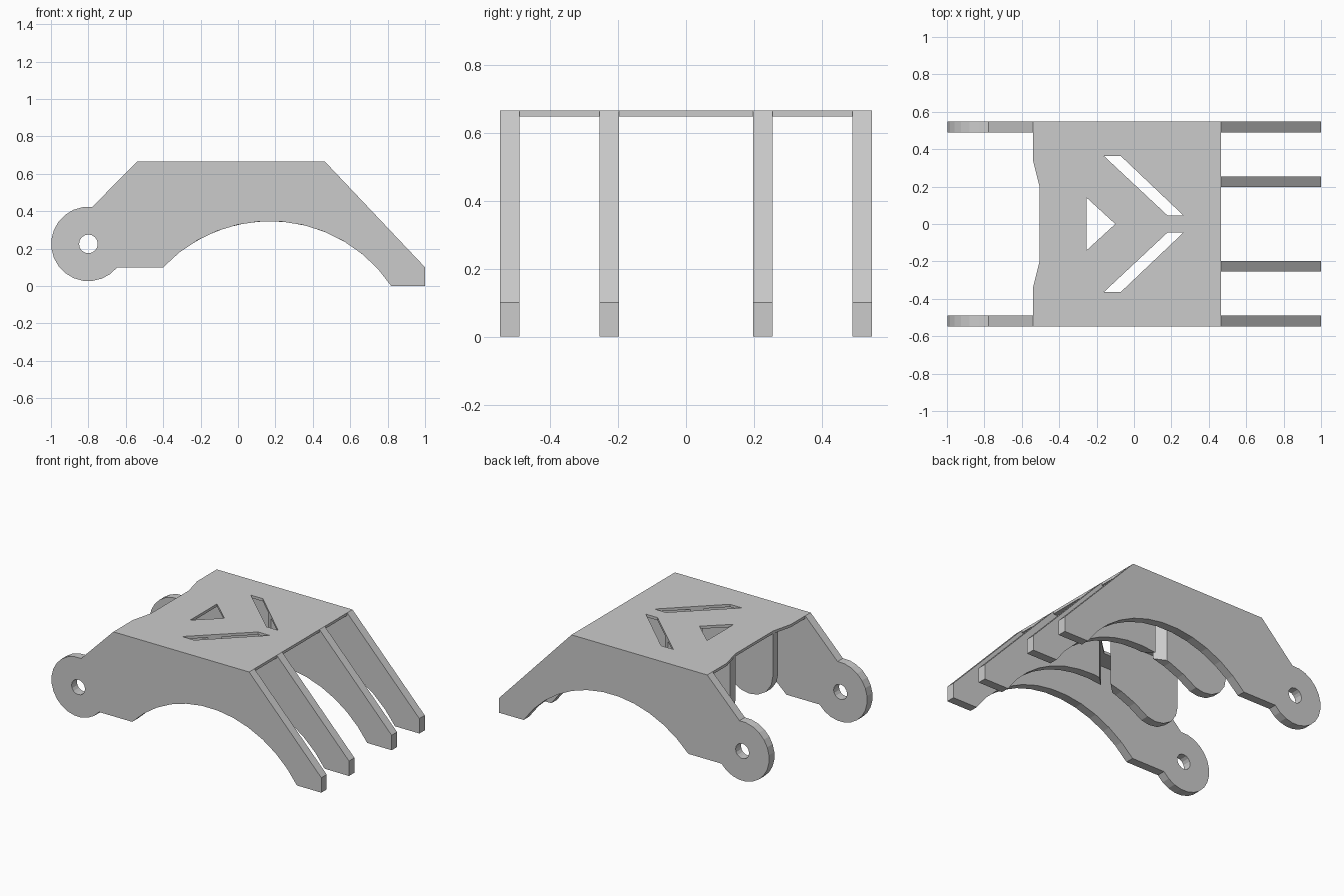
import bpy, bmesh
from math import cos, sin, radians

if "Cube" in bpy.data.objects:
    bpy.data.objects.remove(bpy.data.objects["Cube"])


def arc(cx, cy, r, a0, a1, n):
    return [(cx + r * cos(radians(a0 + (a1 - a0) * i / n)),
             cy + r * sin(radians(a0 + (a1 - a0) * i / n))) for i in range(n + 1)]


def prism(name, pts, lo, hi, axis):
    """Extrude a 2D outline from lo to hi along 'y' (outline in xz) or 'z' (outline in xy)."""
    bm = bmesh.new()
    place = (lambda p, h: (p[0], h, p[1])) if axis == 'y' else (lambda p, h: (p[0], p[1], h))
    face = bm.faces.new([bm.verts.new(place(p, lo)) for p in pts])
    ext = bmesh.ops.extrude_face_region(bm, geom=[face])
    move = (0, hi - lo, 0) if axis == 'y' else (0, 0, hi - lo)
    verts = [v for v in ext['geom'] if isinstance(v, bmesh.types.BMVert)]
    bmesh.ops.translate(bm, verts=verts, vec=move)
    bmesh.ops.recalc_face_normals(bm, faces=bm.faces)
    me = bpy.data.meshes.new(name)
    bm.to_mesh(me)
    bm.free()
    ob = bpy.data.objects.new(name, me)
    bpy.context.collection.objects.link(ob)
    return ob


def cut(ob, cutters):
    bpy.context.view_layer.objects.active = ob
    for c in cutters:
        m = ob.modifiers.new("cut", 'BOOLEAN')
        m.operation, m.solver, m.object = 'DIFFERENCE', 'EXACT', c
        bpy.ops.object.modifier_apply(modifier=m.name)


TOP, DECK = 0.665, 0.647
ARCH = (0.17, -0.434, 0.781)
EAR = (-0.8, 0.225)

# Cutters: pivot hole, two slanted slots, triangular window
slot = [(-0.16, 0.363), (-0.07, 0.363), (0.265, 0.045), (0.18, 0.045)]
slots = [prism("slot_cutter", [(x, s * y) for x, y in slot], -0.2, 1, 'z') for s in (1, -1)]
window = prism("window_cutter", [(-0.255, 0.142), (-0.255, -0.142), (-0.1, 0)], -0.2, 1, 'z')
hole = prism("pivot_cutter", arc(*EAR, 0.05, 0, 337.5, 15), -1, 1, 'y')

# Outer side plates with round pivot ear
outer = ([(-0.54, TOP), (0.465, TOP), (1, 0.1), (1, 0)]
         + arc(*ARCH, 33.8, 136.9, 12)
         + arc(*EAR, 0.199, -39, -276, 16))
# Inner ribs with a rounded rear end
inner = ([(-0.505, DECK), (0.465, DECK), (0.465, TOP), (1, 0.1), (1, 0)]
         + arc(*ARCH, 33.8, 124.3, 11)
         + [(-0.33, 0.2), (-0.395, 0.21), (-0.455, 0.245), (-0.493, 0.3), (-0.505, 0.36)])

for side, s in (("left", 1), ("right", -1)):
    plate = prism("side_plate_" + side, outer, *sorted((s * 0.49, s * 0.547)), 'y')
    cut(plate, [hole])
    rib = prism("inner_rib_" + side, inner, *sorted((s * 0.197, s * 0.254)), 'y')
    cut(rib, slots)

# Top deck with notched rear edge and cut-outs
half = [(-0.505, 0.2), (-0.54, 0.34), (-0.54, 0.49), (0.465, 0.49)]
deck = prism("top_deck", half + [(x, -y) for x, y in reversed(half)], DECK, TOP, 'z')
cut(deck, slots + [window])

for c in slots + [window, hole]:
    bpy.data.objects.remove(c)
